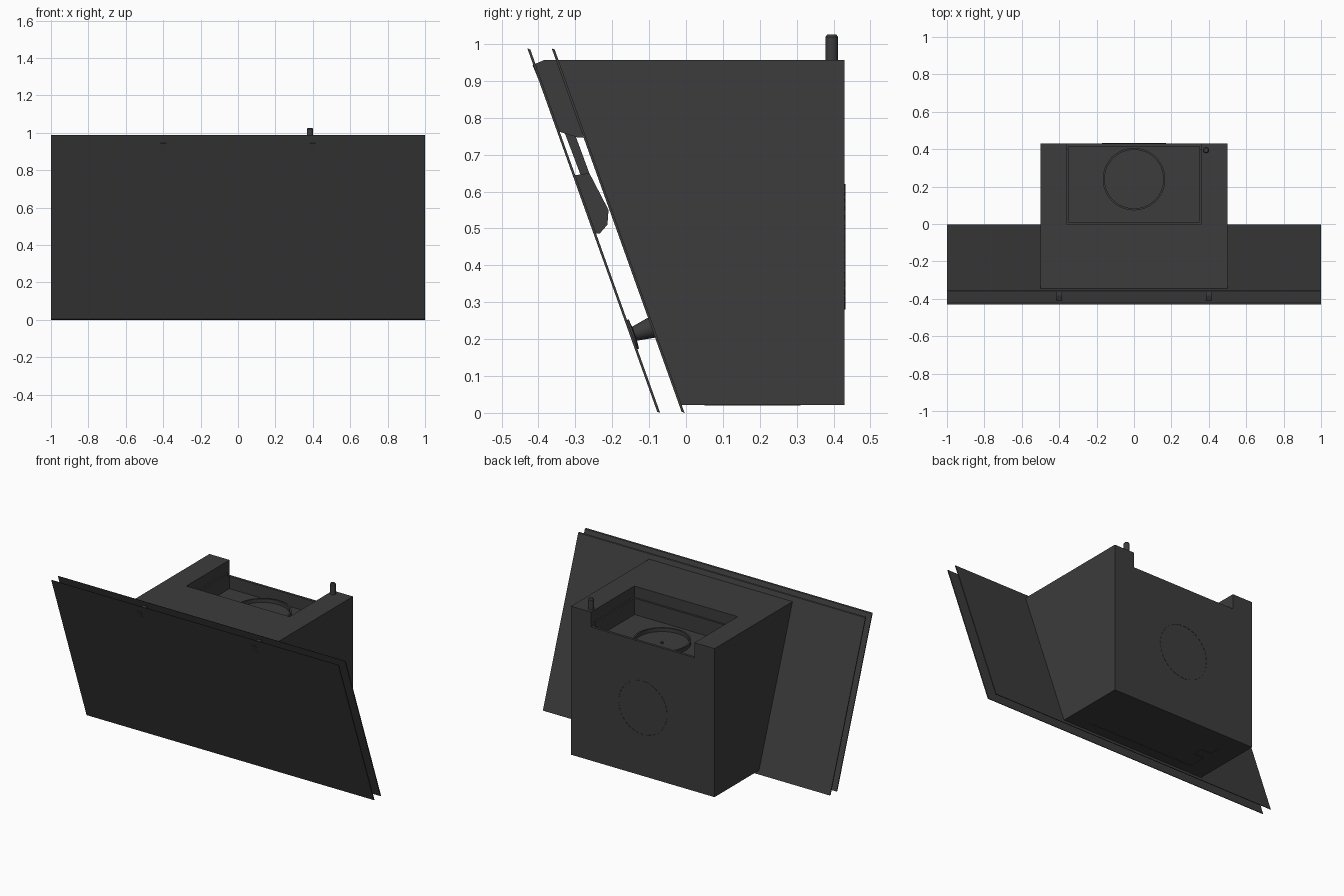
import bpy, bmesh, math
from mathutils import Vector

if "Cube" in bpy.data.objects:
    bpy.data.objects.remove(bpy.data.objects["Cube"])

mat = bpy.data.materials.new("dark_grey")
mat.diffuse_color = (0.045, 0.045, 0.047, 1)
mat.use_nodes = True
mat.node_tree.nodes["Principled BSDF"].inputs["Base Color"].default_value = mat.diffuse_color


def finish(name, bm, smooth=False):
    bmesh.ops.recalc_face_normals(bm, faces=bm.faces[:])
    me = bpy.data.meshes.new(name)
    bm.to_mesh(me)
    bm.free()
    me.materials.append(mat)
    ob = bpy.data.objects.new(name, me)
    bpy.context.collection.objects.link(ob)
    if smooth:
        bpy.ops.object.select_all(action='DESELECT')
        ob.select_set(True)
        bpy.context.view_layer.objects.active = ob
        bpy.ops.object.shade_smooth_by_angle(angle=math.radians(35))
    return ob


def prism(name, profile, x0, x1):
    """Extrude a (y, z) side profile from x0 to x1."""
    bm = bmesh.new()
    f = bm.faces.new([bm.verts.new((x0, y, z)) for y, z in profile])
    r = bmesh.ops.extrude_face_region(bm, geom=[f])
    bmesh.ops.translate(bm, vec=(x1 - x0, 0, 0),
                        verts=[g for g in r['geom'] if isinstance(g, bmesh.types.BMVert)])
    return finish(name, bm)


def box(name, x0, x1, y0, y1, z0, z1):
    return prism(name, [(y0, z0), (y1, z0), (y1, z1), (y0, z1)], x0, x1)


def lathe(name, profile, origin, axis=(0, 0, 1), seg=48, closed=False):
    """Revolve (radius, height) points about an axis through origin."""
    bm = bmesh.new()
    rot = Vector((0, 0, 1)).rotation_difference(Vector(axis))
    rings = []
    for k in range(seg):
        a = 2 * math.pi * k / seg
        rings.append([bm.verts.new(rot @ Vector((r * math.cos(a), r * math.sin(a), h)) + Vector(origin))
                      for r, h in profile])
    n = len(profile)
    for k in range(seg):
        p, q = rings[k], rings[(k + 1) % seg]
        for i in range(n if closed else n - 1):
            j = (i + 1) % n
            bm.faces.new((p[i], q[i], q[j], p[j]))
    if not closed:
        bm.faces.new([r[0] for r in rings])
        bm.faces.new([r[-1] for r in rings])
    return finish(name, bm, True)


def cut(target, cutter):
    cutter.hide_render = True
    cutter.hide_viewport = False
    m = target.modifiers.new("cut", 'BOOLEAN')
    m.object, m.operation, m.solver = cutter, 'DIFFERENCE', 'EXACT'
    bpy.context.view_layer.objects.active = target
    bpy.ops.object.modifier_apply(modifier=m.name)
    bpy.data.objects.remove(cutter)


# Two slanted full-width panels
for name, y in (("front_panel", -0.078), ("rear_panel", -0.012)):
    prism(name, [(y, 0.003), (y + 0.008, 0), (y - 0.344, 0.985), (y - 0.352, 0.988)], -1, 1)

# Housing with stepped outlet recess and lowered rear edge
body = prism("housing", [(-0.012, 0.022), (0.43, 0.022), (0.43, 0.957), (-0.347, 0.957)], -0.5, 0.5)
cut(body, box("cut_lip", -0.36, 0.36, 0.0, 0.415, 0.887, 1.1))
cut(body, box("cut_recess", -0.35, 0.35, 0.012, 0.414, 0.785, 1.0))
cut(body, box("cut_rear_notch", -0.36, 0.36, 0.40, 0.5, 0.863, 1.1))

# Air outlet collar with hub
lathe("outlet_collar", [(0.167, 0.78), (0.167, 0.808), (0.157, 0.808), (0.157, 0.78)],
      (0, 0.24, 0), closed=True)
lathe("outlet_hub", [(0.008, 0.78), (0.008, 0.792)], (0, 0.24, 0), seg=12)

# Cable gland on top
lathe("cable_gland", [(0.017, 0.95), (0.017, 1.019), (0.012, 1.026)], (0.385, 0.395, 0), seg=24)

# Hinge hardware between the panels
for side, x in (("left", -0.4), ("right", 0.4)):
    prism("upper_hinge_" + side, [(-0.416, 0.943), (-0.383, 0.957), (-0.352, 0.957), (-0.278, 0.747),
                                  (-0.295, 0.747), (-0.343, 0.762)], x - 0.015, x + 0.015)
    prism("hinge_link_" + side, [(-0.36, 0.842), (-0.337, 0.853), (-0.24, 0.59), (-0.261, 0.579)],
          x - 0.01, x + 0.01)
    prism("lower_hinge_" + side, [(-0.302, 0.644), (-0.262, 0.65), (-0.21, 0.55), (-0.213, 0.51),
                                  (-0.234, 0.486), (-0.244, 0.486)], x - 0.015, x + 0.015)
    # Magnetic catch with base disc
    lathe("catch_" + side, [(0.042, 0), (0.042, 0.006), (0.02, 0.008), (0.03, 0.064)],
          (x, -0.147, 0.212), (0, 0.942, 0.336), seg=24)

# Dashed knock-out ring on the back
bm = bmesh.new()
N = 36
for k in range(N):
    a0, a1 = 2 * math.pi * k / N, 2 * math.pi * (k + 0.6) / N
    pts = [(0.17, a0), (0.17, a1), (0.166, a1), (0.166, a0)]
    lo, hi = ([bm.verts.new((r * math.cos(a), y, 0.45 + r * math.sin(a))) for r, a in pts]
              for y in (0.429, 0.432))
    bm.faces.new(lo)
    bm.faces.new(hi)
    for i in range(4):
        j = (i + 1) % 4
        bm.faces.new((lo[i], lo[j], hi[j], hi[i]))
finish("knockout_ring", bm)

# Thin seam strips under the housing
for i, (x0, x1, y0, y1) in enumerate([
        (-0.37, 0.37, 0.05, 0.054), (-0.372, -0.368, 0.05, 0.165), (-0.37, -0.30, 0.163, 0.167),
        (-0.302, -0.298, 0.165, 0.23), (-0.372, -0.30, 0.228, 0.232), (-0.372, -0.368, 0.23, 0.31)]):
    box("seam_%d" % i, x0, x1, y0, y1, 0.0205, 0.024)
